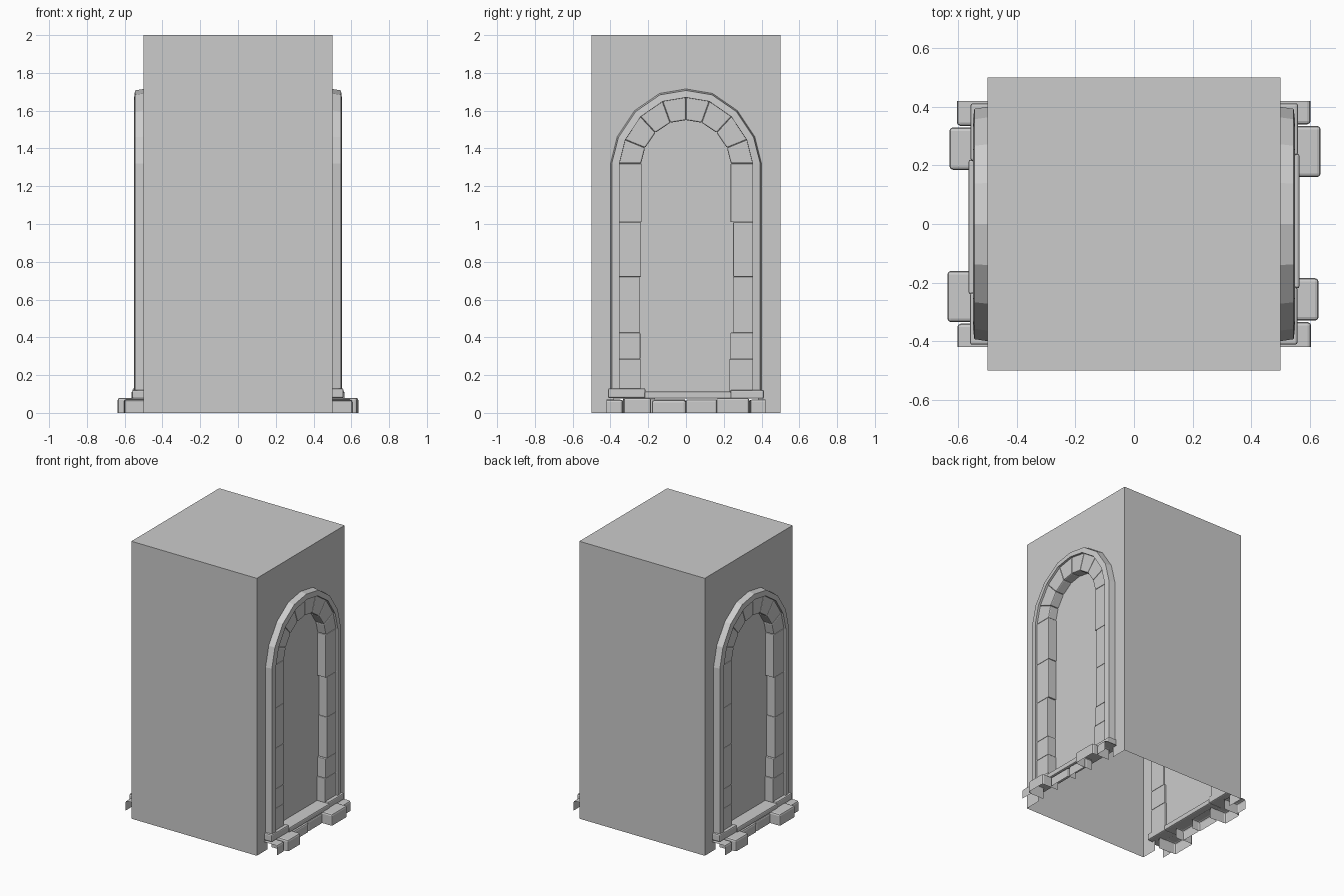
import bpy
import bmesh

cube = bpy.data.objects.get("Cube")
if cube:
    bpy.data.objects.remove(cube, do_unlink=True)

stone = bpy.data.materials.new("stone_grey")
stone.use_nodes = True
GREY = (0.6, 0.6, 0.6, 1)
stone.diffuse_color = GREY
stone.node_tree.nodes["Principled BSDF"].inputs["Base Color"].default_value = GREY

SPRING = 1.32   # height where the arch starts to curve
PANEL_X = 0.47  # depth of the recessed panel


def finish(name, bm, bevel=0):
    mesh = bpy.data.meshes.new(name)
    bm.to_mesh(mesh)
    bm.free()
    mesh.materials.append(stone)
    obj = bpy.data.objects.new(name, mesh)
    bpy.context.collection.objects.link(obj)
    if bevel:
        mod = obj.modifiers.new("worn_edges", "BEVEL")
        mod.width = bevel
        mod.segments = 2
    return obj


def arch(w, h, base):
    """Arch outline in (y, z), from the +y foot over the top to the -y foot."""
    half = [(w, base), (w, SPRING), (0.91 * w, SPRING + 0.36 * h),
            (0.68 * w, SPRING + 0.71 * h), (0.35 * w, SPRING + 0.94 * h)]
    return half + [(0, SPRING + h)] + [(-y, z) for y, z in reversed(half)]


def prism(name, s, outline, x0, x1, bevel=0, is_open=None):
    """Extrude a (y, z) outline outwards; s = -1 turns it to the other side."""
    bm = bmesh.new()
    front = [bm.verts.new((s * x1, s * y, z)) for y, z in outline]
    back = [bm.verts.new((s * x0, s * y, z)) for y, z in outline]
    bm.faces.new(front)
    bm.faces.new(back[::-1])
    for i in range(len(front)):
        bm.faces.new((front[i - 1], back[i - 1], back[i], front[i]))
    bmesh.ops.recalc_face_normals(bm, faces=bm.faces)
    if is_open:
        bm.normal_update()
        hidden = [f for f in bm.faces if is_open(f.normal * s, f.normal.z)]
        bmesh.ops.delete(bm, geom=hidden, context="FACES")
    return finish(name, bm, bevel)


def rect(y0, y1, z0, z1):
    return [(y0, z0), (y1, z0), (y1, z1), (y0, z1)]


# Tall block: open below, with an arched opening in both side walls
bm = bmesh.new()
opening = arch(0.38, 0.37, 0)
for s in (1, -1):
    outline = [(0.5, 0), (0.5, 2), (-0.5, 2), (-0.5, 0)] + opening[::-1]
    bm.faces.new([bm.verts.new((0.5 * s, y * s, z)) for y, z in outline])
    bm.faces.new([bm.verts.new((x * s, -0.5 * s, z)) for x, z in rect(-0.5, 0.5, 0, 2)])
bm.faces.new([bm.verts.new((x, y, 2)) for x, y in rect(-0.5, 0.5, -0.5, 0.5)])
bmesh.ops.remove_doubles(bm, verts=bm.verts, dist=0.0001)
finish("tall_block", bm)

# Stone courses of the jambs: bottom, top, inner edge at +y and at -y
COURSES = [(0.11, 0.285, 0.23, 0.24), (0.285, 0.425, 0.235, 0.242),
           (0.425, 0.72, 0.248, 0.245), (0.72, 1.01, 0.25, 0.238),
           (1.01, SPRING, 0.236, 0.235)]
# Footing blocks: y range, height, reach
FOOTING = [(-0.42, -0.335, 0.07, 0.605), (-0.33, -0.185, 0.08, 0.63),
           (-0.18, 0.0, 0.068, 0.565), (0.0, 0.165, 0.072, 0.56),
           (0.16, 0.335, 0.08, 0.637), (0.34, 0.42, 0.072, 0.603)]

for s, side in ((1, "left"), (-1, "right")):
    # Recessed panel
    bm = bmesh.new()
    bm.faces.new([bm.verts.new((PANEL_X * s, y * s, z))
                  for y, z in arch(0.28, 0.27, 0.08)])
    finish(side + "_panel", bm)

    # Raised outer moulding, lofted between arches
    loops = [(arch(0.4, 0.395, 0.1), 0.5), (arch(0.393, 0.387, 0.1), 0.545),
             (arch(0.353, 0.35, 0.1), 0.55), (arch(0.352, 0.348, 0.1), 0.52)]
    bm = bmesh.new()
    rows = [[bm.verts.new((x * s, y * s, z)) for y, z in pts] for pts, x in loops]
    for a, b in zip(rows, rows[1:]):
        for i in range(len(a) - 1):
            bm.faces.new((a[i], a[i + 1], b[i + 1], b[i]))
    finish(side + "_moulding", bm)

    # Jamb stones
    for n, (z0, z1, pos, neg) in enumerate(COURSES):
        prism(f"{side}_jamb_stone_a{n}", s, rect(pos, 0.37, z0, z1), 0.46, 0.535, 0.004)
        prism(f"{side}_jamb_stone_b{n}", s, rect(-0.37, -neg, z0, z1), 0.46, 0.535, 0.004)

    # Wedge stones of the arch
    inner = arch(0.238, 0.23, 0)
    outer = arch(0.37, 0.366, 0)
    for i in range(1, len(inner) - 2):
        wedge = [inner[i], outer[i], outer[i + 1], inner[i + 1]]
        prism(f"{side}_arch_stone_{i}", s, wedge, 0.46, 0.535, 0.007)

    # Sill and the caps under the jambs
    prism(side + "_sill", s, rect(-0.22, 0.24, 0.075, 0.112), 0.46, 0.565, 0.008)
    prism(side + "_cap_a", s, rect(-0.412, -0.215, 0.078, 0.13), 0.46, 0.558, 0.008)
    prism(side + "_cap_b", s, rect(0.235, 0.412, 0.075, 0.122), 0.46, 0.56, 0.008)

    # Footing blocks, hollow behind and below, open at the outer ends
    for n, (y0, y1, top, reach) in enumerate(FOOTING):
        end = -1 if n == 0 else 1 if n == len(FOOTING) - 1 else 0
        prism(f"{side}_footing_{n}", s, rect(y0, y1, 0, top), 0.5, reach, 0.012,
              lambda d, up: d.x < -0.5 or up < -0.5 or d.y * end > 0.5)
